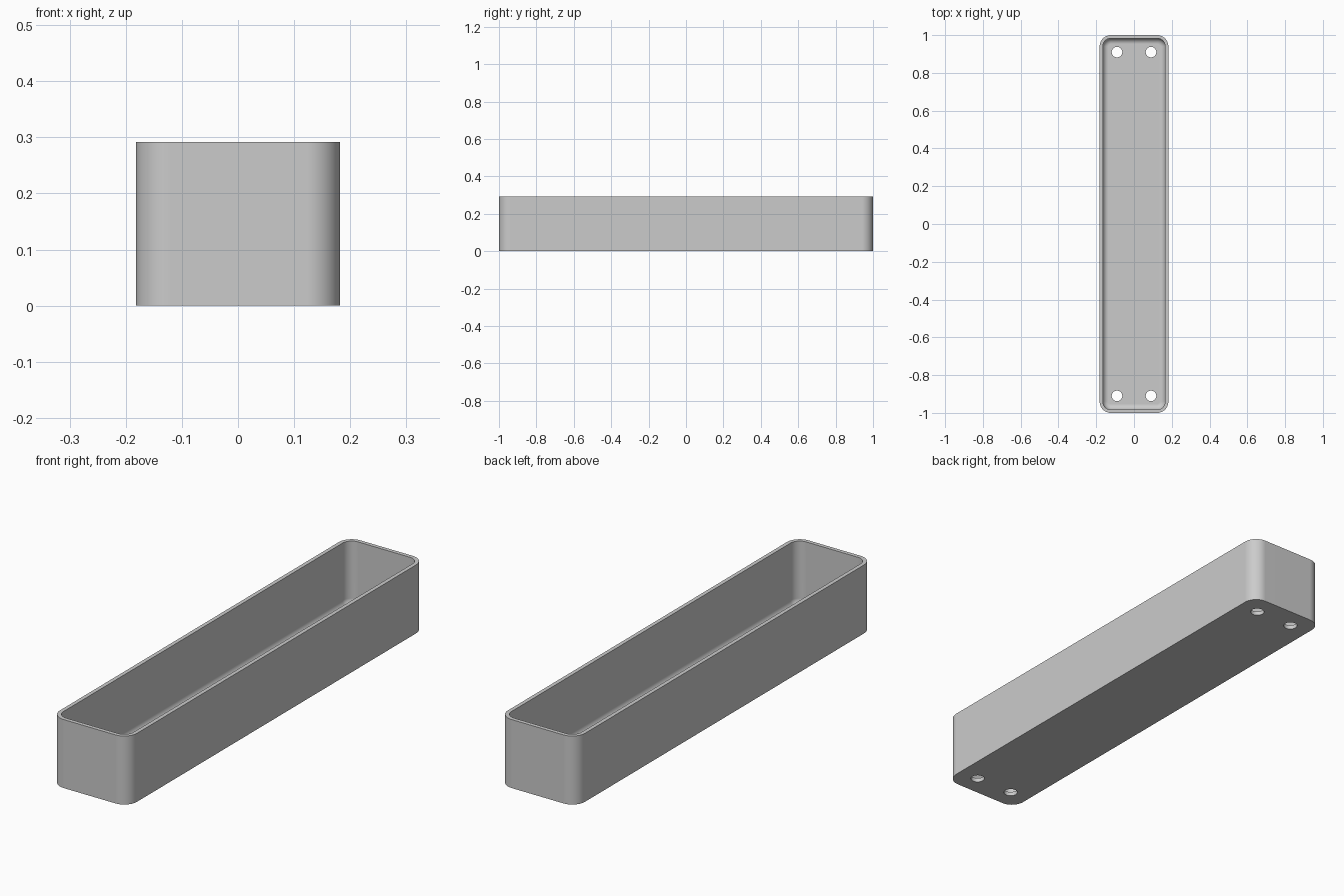
import bpy
import bmesh
from math import cos, sin, pi, radians

if "Cube" in bpy.data.objects:
    bpy.data.objects.remove(bpy.data.objects["Cube"], do_unlink=True)

HALF_X, HALF_Y, HEIGHT = 0.182, 1.0, 0.292
CORNER, WALL, FLOOR, FILLET = 0.06, 0.017, 0.018, 0.03
HOLE_X, HOLE_Y, HOLE_R = 0.09, 0.91, 0.028
CORNER_STEPS, FILLET_STEPS = 10, 8

grey = bpy.data.materials.new("grey plastic")
grey.use_nodes = True
colour = (0.6, 0.6, 0.6, 1)
grey.diffuse_color = colour
grey.node_tree.nodes["Principled BSDF"].inputs["Base Color"].default_value = colour


def rounded_ring(bm, inset, z):
    """Rounded rectangle loop, inset from the outer wall."""
    r = CORNER - inset
    cx, cy = HALF_X - CORNER, HALF_Y - CORNER
    ring = []
    for i, (sx, sy) in enumerate([(1, 1), (-1, 1), (-1, -1), (1, -1)]):
        for k in range(CORNER_STEPS + 1):
            a = (i + k / CORNER_STEPS) * pi / 2
            ring.append(bm.verts.new((sx * cx + r * cos(a), sy * cy + r * sin(a), z)))
    return ring


# Tray: outer wall, rim, inner wall, rounded inner floor edge
levels = [(0, 0), (0, HEIGHT), (WALL, HEIGHT)]
for k in range(FILLET_STEPS + 1):
    a = k / FILLET_STEPS * pi / 2
    levels.append((WALL + FILLET * (1 - cos(a)), FLOOR + FILLET * (1 - sin(a))))

bm = bmesh.new()
rings = [rounded_ring(bm, inset, z) for inset, z in levels]
for low, high in zip(rings, rings[1:]):
    n = len(low)
    for i in range(n):
        j = (i + 1) % n
        bm.faces.new((low[i], low[j], high[j], high[i]))
bm.faces.new(rings[0])
bm.faces.new(rings[-1])
bmesh.ops.recalc_face_normals(bm, faces=bm.faces)
mesh = bpy.data.meshes.new("tray")
bm.to_mesh(mesh)
bm.free()
mesh.materials.append(grey)
tray = bpy.data.objects.new("tray", mesh)
bpy.context.collection.objects.link(tray)

# Four drain holes through the floor
bm = bmesh.new()
for sx in (-1, 1):
    for sy in (-1, 1):
        made = bmesh.ops.create_cone(bm, cap_ends=True, segments=32, radius1=HOLE_R,
                                     radius2=HOLE_R, depth=0.2)
        bmesh.ops.translate(bm, verts=made["verts"], vec=(sx * HOLE_X, sy * HOLE_Y, 0))
cut_mesh = bpy.data.meshes.new("hole_cutter")
bm.to_mesh(cut_mesh)
bm.free()
cut_mesh.materials.append(grey)
cutter = bpy.data.objects.new("hole_cutter", cut_mesh)
bpy.context.collection.objects.link(cutter)

bpy.context.view_layer.objects.active = tray
tray.select_set(True)
holes = tray.modifiers.new("holes", "BOOLEAN")
holes.operation = "DIFFERENCE"
holes.solver = "EXACT"
holes.object = cutter
bpy.ops.object.modifier_apply(modifier=holes.name)
bpy.data.objects.remove(cutter, do_unlink=True)

# Smooth corners, crisp rim, even flat faces
bpy.ops.object.shade_smooth_by_angle(angle=radians(35))
weighted = tray.modifiers.new("flat_faces", "WEIGHTED_NORMAL")
weighted.keep_sharp = True
